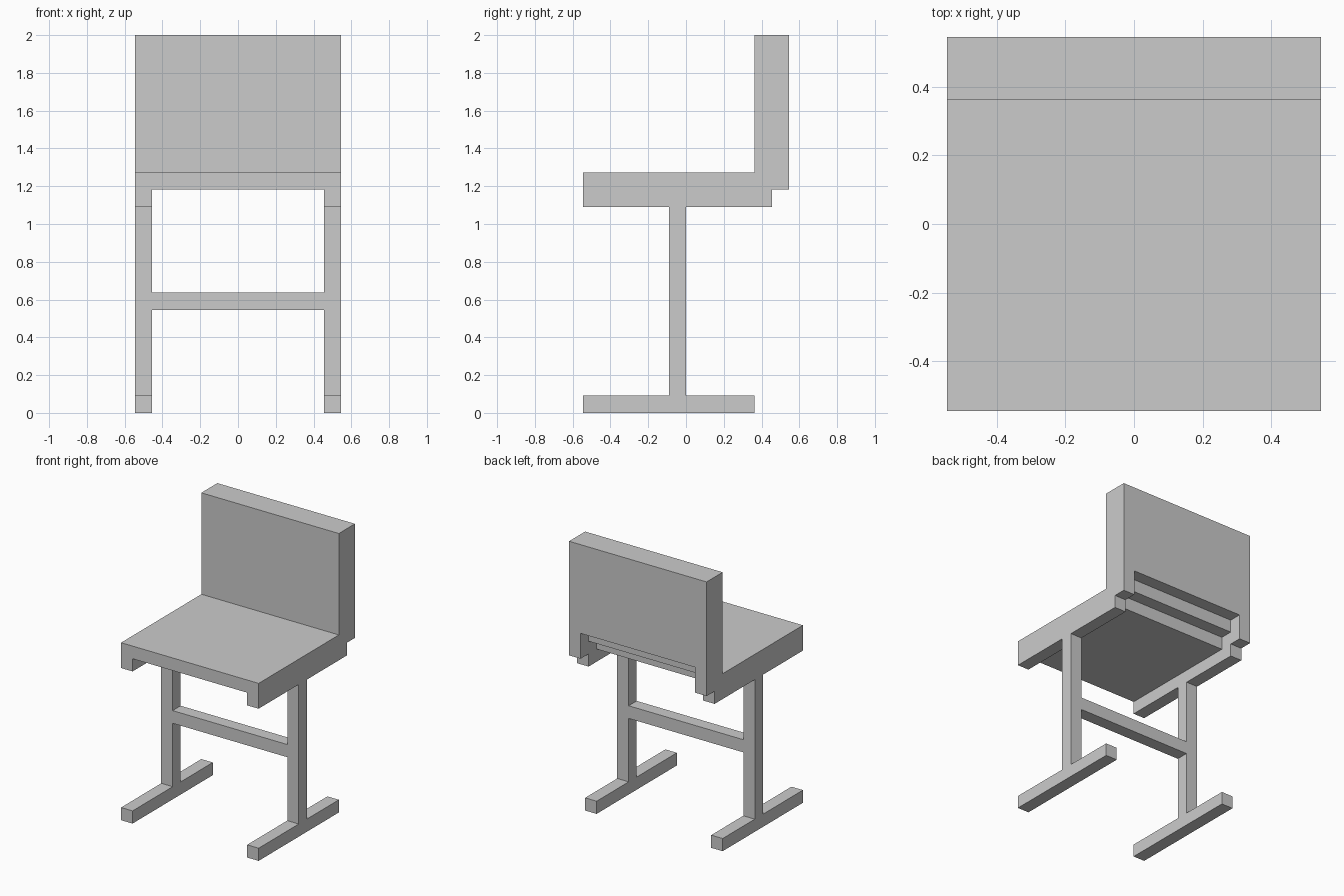
import bpy, bmesh

if "Cube" in bpy.data.objects:
    bpy.data.objects.remove(bpy.data.objects["Cube"])

U = 2 / 22  # the whole model sits on a grid of 22 units in height


def prism(name, profile, start, end, axis="x", mirror=False):
    """Extrude a side (y, z) profile along x, or a front (x, z) profile along y."""
    bm = bmesh.new()
    verts = []
    for a, b in profile:
        co = (start, a, b) if axis == "x" else (a, start, b)
        verts.append(bm.verts.new([c * U for c in co]))
    face = bm.faces.new(verts)
    ext = bmesh.ops.extrude_face_region(bm, geom=[face])
    d = (end - start) * U
    bmesh.ops.translate(bm, vec=(d, 0, 0) if axis == "x" else (0, d, 0),
                        verts=[g for g in ext["geom"] if isinstance(g, bmesh.types.BMVert)])
    bmesh.ops.recalc_face_normals(bm, faces=bm.faces)
    mesh = bpy.data.meshes.new(name)
    bm.to_mesh(mesh)
    bm.free()
    obj = bpy.data.objects.new(name, mesh)
    bpy.context.collection.objects.link(obj)
    if mirror:
        obj.modifiers.new("Mirror", "MIRROR").use_axis[0] = True
    return obj


# Seat slab with a rail under each side
prism("seat", [(-6, 12), (-5, 12), (-5, 13), (5, 13), (5, 12), (6, 12), (6, 14), (-6, 14)],
      -6, 4, axis="y")

# Backrest with a stepped lower edge
prism("backrest", [(4, 14), (5, 14), (5, 15), (6, 15), (6, 22), (4, 22)], -6, 6)

# Stepped brackets joining the rails to the backrest
prism("back_bracket", [(4, 12), (5, 12), (5, 13), (6, 13), (6, 15), (5, 15), (5, 14), (4, 14)],
      5, 6, mirror=True)

# Upright legs on long feet
prism("leg_and_foot", [(-6, 0), (4, 0), (4, 1), (0, 1), (0, 12), (-1, 12), (-1, 1), (-6, 1)],
      5, 6, mirror=True)

# Crossbar between the legs
prism("crossbar", [(-1, 6), (0, 6), (0, 7), (-1, 7)], -5, 5)
